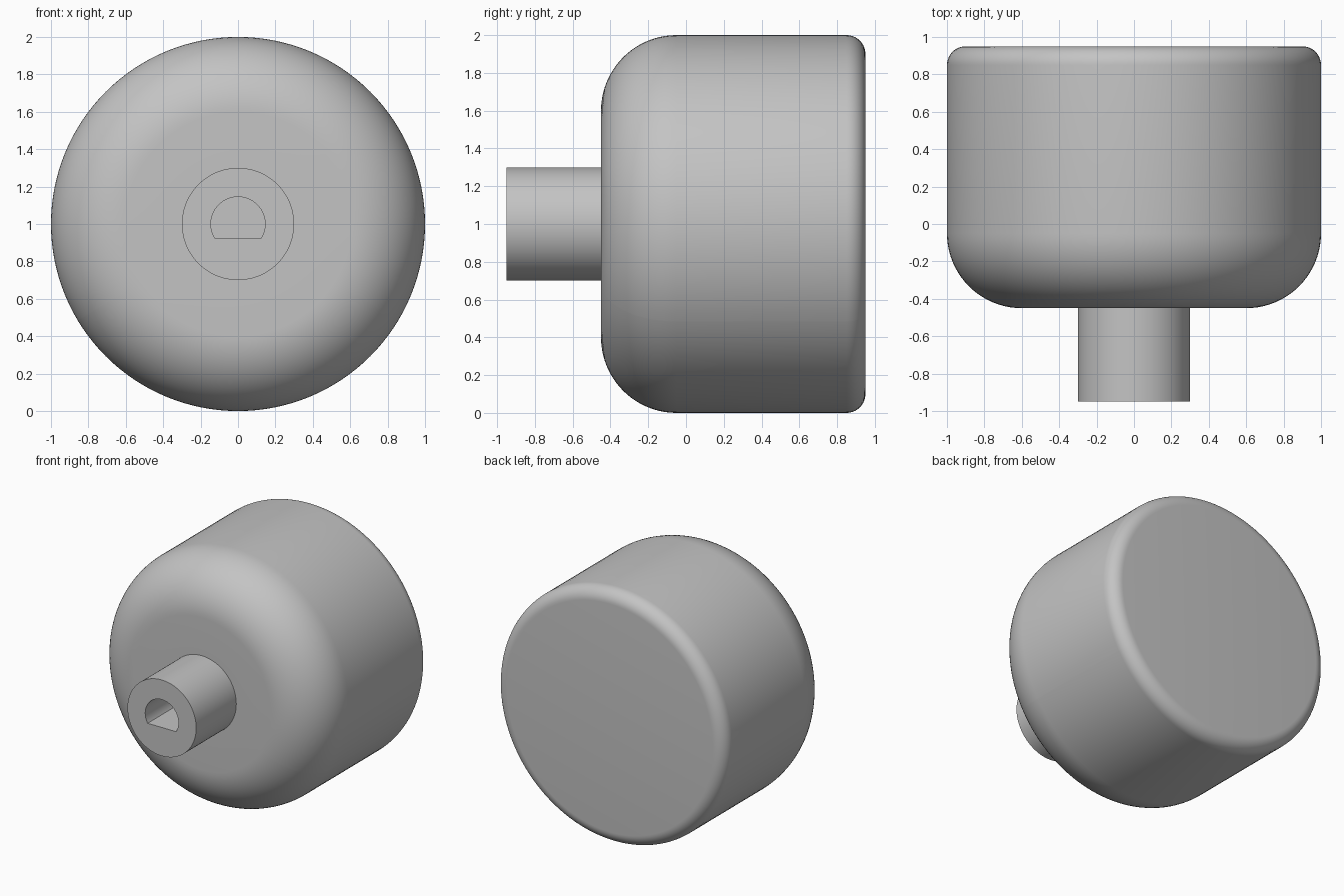
import bpy, bmesh, math

if "Cube" in bpy.data.objects:
    bpy.data.objects.remove(bpy.data.objects["Cube"])

SEG = 128
HOLE_R, FLAT = 0.145, 0.075   # D-shaped shaft hole: radius and distance to its flat

grey = bpy.data.materials.new("plain grey")
grey.diffuse_color = (0.55, 0.55, 0.55, 1)
grey.use_nodes = True
grey.node_tree.nodes["Principled BSDF"].inputs["Base Color"].default_value = grey.diffuse_color

# angles round the axis, including the exact corners of the D
corner = math.asin(FLAT / HOLE_R)
angles = sorted([2 * math.pi * i / SEG for i in range(SEG)]
                + [math.pi + corner, 2 * math.pi - corner])


def d_radius(a):
    s = math.sin(a)
    return min(HOLE_R, FLAT / -s) if s < -1e-6 else HOLE_R


def fillet(cr, cy, rad, start, end, n):
    """Quarter-round profile points as (radius, y)."""
    pts = []
    for i in range(n + 1):
        t = math.radians(start + (end - start) * i / n)
        pts.append((cr + rad * math.cos(t), cy + rad * math.sin(t)))
    return pts


# profile along y: None as radius means the D-shaped ring
profile = [(None, -0.45), (None, -0.95),              # hole
           (0.3, -0.95), (0.3, -0.45)]                # stem
profile += fillet(0.6, -0.05, 0.4, -90, 0, 20)        # large front rounding
profile += fillet(0.9, 0.85, 0.1, 0, 90, 10)          # small back rounding

bm = bmesh.new()
rings = []
for r, y in profile:
    ring = []
    for a in angles:
        rad = d_radius(a) if r is None else r
        ring.append(bm.verts.new((rad * math.cos(a), y, 1 + rad * math.sin(a))))
    rings.append(ring)
count = len(angles)
for lo, hi in zip(rings, rings[1:]):
    for i in range(count):
        j = (i + 1) % count
        bm.faces.new((lo[i], lo[j], hi[j], hi[i]))
bm.faces.new(rings[0])     # hole floor
bm.faces.new(rings[-1])    # back face
bmesh.ops.recalc_face_normals(bm, faces=bm.faces)

mesh = bpy.data.meshes.new("control_knob")
bm.to_mesh(mesh)
bm.free()
mesh.materials.append(grey)
knob = bpy.data.objects.new("control_knob", mesh)
bpy.context.collection.objects.link(knob)
bpy.context.view_layer.objects.active = knob
knob.select_set(True)
bpy.ops.object.shade_smooth_by_angle(angle=math.radians(30))
